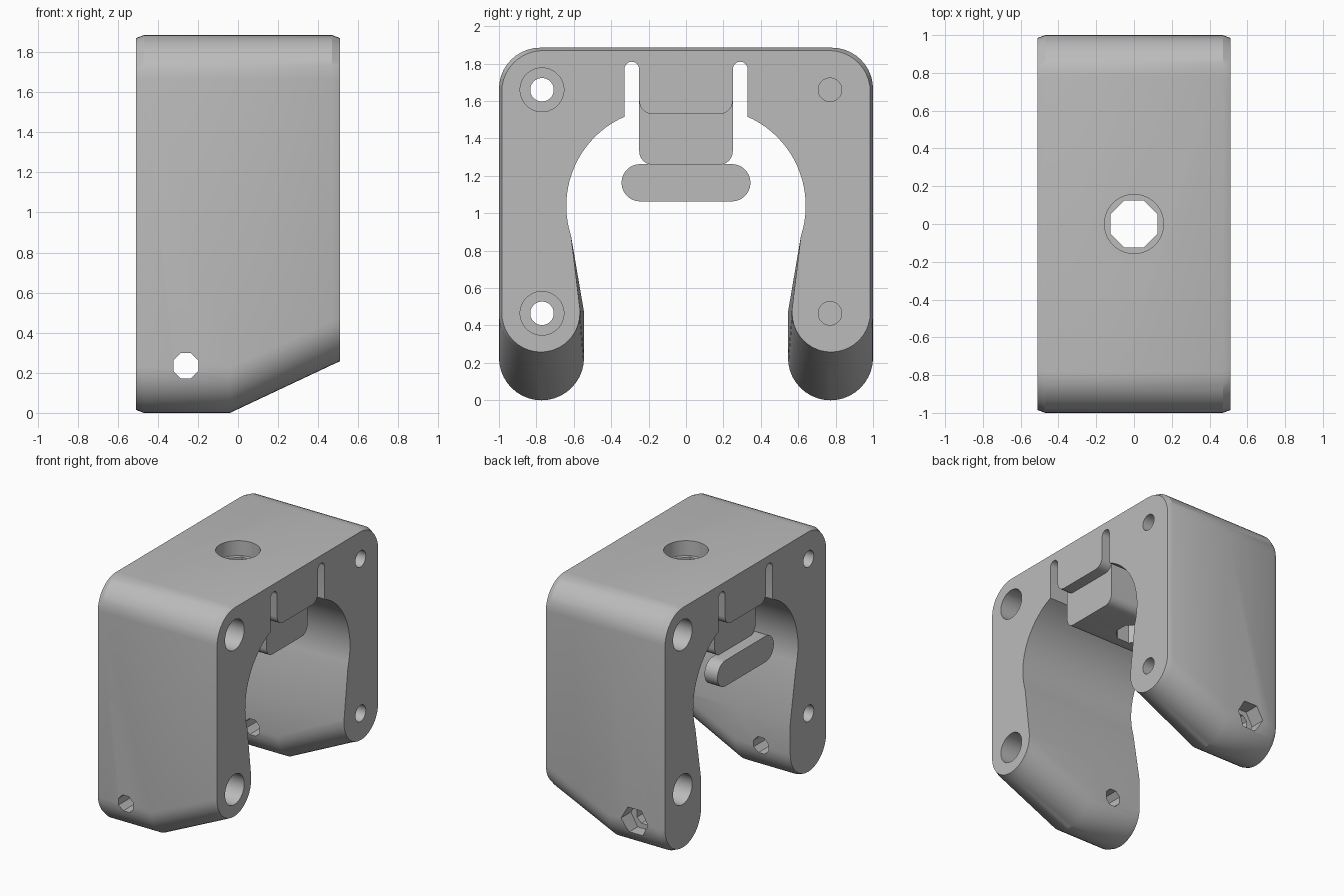
import bpy, bmesh
from math import sin, cos, pi, radians
from mathutils import Matrix

if "Cube" in bpy.data.objects:
    bpy.data.objects.remove(bpy.data.objects["Cube"])

grey = bpy.data.materials.new("plain grey")
grey.use_nodes = True
grey.diffuse_color = (0.5, 0.5, 0.5, 1)
grey.node_tree.nodes["Principled BSDF"].inputs["Base Color"].default_value = (0.5, 0.5, 0.5, 1)


def finish(bm, name):
    bmesh.ops.recalc_face_normals(bm, faces=bm.faces)
    mesh = bpy.data.meshes.new(name)
    bm.to_mesh(mesh)
    bm.free()
    mesh.materials.append(grey)
    ob = bpy.data.objects.new(name, mesh)
    bpy.context.collection.objects.link(ob)
    return ob


def arc(cy, cz, r, a, b, n):
    """Points on an arc in the YZ plane, angles in radians."""
    return [(cy + r * cos(a + (b - a) * i / n), cz + r * sin(a + (b - a) * i / n))
            for i in range(n + 1)]


def mirrored(half):
    return half + [(-y, z) for y, z in reversed(half)]


def loft(name, sections):
    """Skin a list of (x, YZ loop) sections and cap both ends."""
    bm = bmesh.new()
    rings = [[bm.verts.new((x, y, z)) for y, z in loop] for x, loop in sections]
    for a, b in zip(rings, rings[1:]):
        for i in range(len(a)):
            j = (i + 1) % len(a)
            bm.faces.new((a[i], a[j], b[j], b[i]))
    bm.faces.new(rings[0])
    bm.faces.new(rings[-1])
    return finish(bm, name)


def cutter(axis, start, end, a, b, r, sides=32):
    """Cylinder along an axis; a and b are the two other coordinates in order."""
    bm = bmesh.new()
    mid = (start + end) / 2
    if axis == "X":
        place, turn = (mid, a, b), Matrix.Rotation(pi / 2, 4, "Y")
    elif axis == "Y":
        place, turn = (a, mid, b), Matrix.Rotation(pi / 2, 4, "X")
    else:
        place, turn = (a, b, mid), Matrix.Identity(4)
    bmesh.ops.create_cone(bm, cap_ends=True, segments=sides, radius1=r, radius2=r,
                          depth=abs(end - start),
                          matrix=Matrix.Translation(place) @ turn
                          @ Matrix.Rotation(pi / sides, 4, "Z"))
    return finish(bm, "hole_cutter")


def combine(ob, other, operation):
    mod = ob.modifiers.new("combine", "BOOLEAN")
    mod.operation = operation
    mod.solver = "EXACT"
    mod.object = other
    bpy.context.view_layer.objects.active = ob
    bpy.ops.object.modifier_apply(modifier=mod.name)
    bpy.data.objects.remove(other)


def body_section(inset, inner, bottom):
    """Arch outline with two legs, two slots and the tongue between them."""
    w, top = 1 - inset, 1.885 - inset
    r = (w - inner) / 2
    half = arc(w - 0.22, top - 0.22, 0.22, pi / 2, 0, 10)
    half += arc(w - r, bottom + r, r, 0, -pi, 20)
    half += [(inner, max(0.47, bottom + r + 0.02))]
    half += arc(0.12, 1.04, 0.52, -0.313, 1.155, 20)
    half += arc(0.29, 1.77, 0.04, 0, pi, 8)
    half += arc(0.18, 1.60, 0.07, 0, -pi / 2, 5)
    return mirrored(half)


# Main body: chamfered ends, legs sloping up towards +x
body = loft("bracket_body", [
    (-0.51, body_section(0.015, 0.545, 0.015)),
    (-0.47, body_section(0, 0.545, 0)),
    (-0.04, body_section(0, 0.545, 0)),
    (0.47, body_section(0, 0.565, 0.24)),
    (0.51, body_section(0.015, 0.567, 0.258)),
])

# Block hanging from the tongue
block_loop = mirrored([(0.25, 1.70)] + arc(0.18, 1.33, 0.07, 0, -pi / 2, 6))
block = loft("tongue_block", [(-0.42, block_loop), (0.42, block_loop)])
combine(body, block, "UNION")

# Rounded catch plate at the end of the block
plate_loop = mirrored(arc(0.245, 1.163, 0.1, pi / 2, -pi / 2, 14))
plate = loft("catch_plate", [(-0.51, plate_loop), (-0.40, plate_loop)])
combine(body, plate, "UNION")

# Bolt holes along x: counterbored from +x on the front side, from -x on the back
for z in (1.66, 0.465):
    for hole in (cutter("X", -0.6, 0.6, -0.77, z, 0.063),
                 cutter("X", 0.11, 0.6, -0.77, z, 0.117),
                 cutter("X", -0.09, 0.6, 0.77, z, 0.063),
                 cutter("X", -0.6, -0.11, 0.77, z, 0.117)):
        combine(body, hole, "DIFFERENCE")

# Cross hole through both legs with a nut pocket at the back, and the top screw hole
for hole in (cutter("Y", -1.1, 1.1, -0.26, 0.235, 0.068, 8),
             cutter("Y", 0.88, 1.1, -0.26, 0.235, 0.115, 6),
             cutter("Z", 1.1, 2.0, 0, 0, 0.135, 8),
             cutter("Z", 1.77, 2.0, 0, 0, 0.157)):
    combine(body, hole, "DIFFERENCE")

bpy.ops.object.select_all(action="DESELECT")
body.select_set(True)
bpy.context.view_layer.objects.active = body
bpy.ops.object.shade_smooth_by_angle(angle=radians(25))
